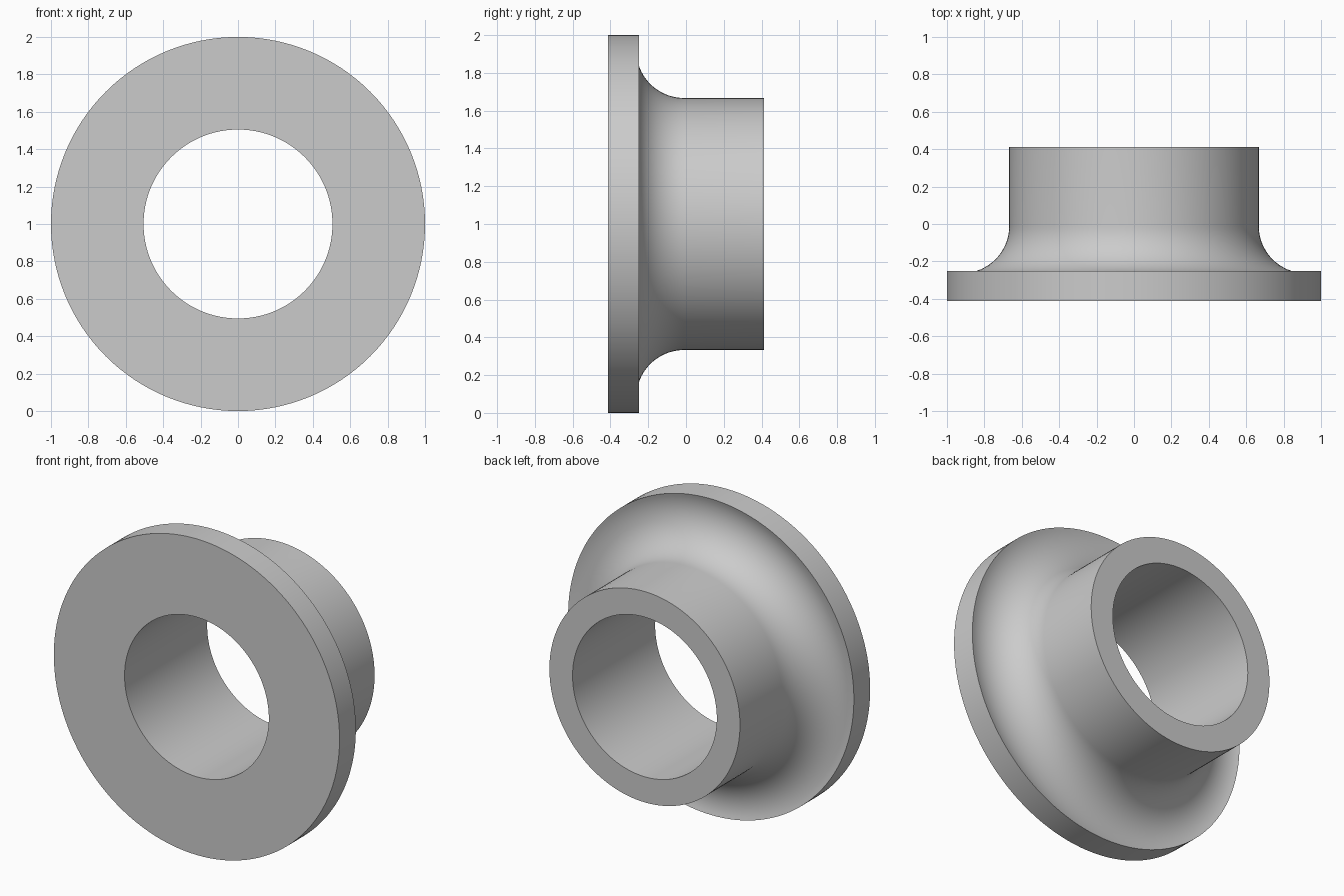
import bpy, bmesh, math
from mathutils import Matrix, Vector

cube = bpy.data.objects.get("Cube")
if cube:
    bpy.data.objects.remove(cube, do_unlink=True)

# Plain grey metal
grey = bpy.data.materials.new("grey_metal")
grey.use_nodes = True
colour = (0.6, 0.6, 0.6, 1)
grey.diffuse_color = colour
grey.node_tree.nodes["Principled BSDF"].inputs["Base Color"].default_value = colour

BORE, HUB, RIM = 0.505, 0.667, 1.0
FRONT, SHOULDER, BACK = -0.413, -0.25, 0.413
SEGMENTS, ARC_STEPS = 128, 24

# Concave groove running from the hub wall out to the rim edge
groove_radius = 0.253
centre_r, centre_y = HUB + groove_radius, -0.01
end_angle = math.atan2(SHOULDER - centre_y, RIM - centre_r) + 2 * math.pi
groove = []
for i in range(ARC_STEPS + 1):
    a = math.pi + (end_angle - math.pi) * i / ARC_STEPS
    groove.append((centre_r + groove_radius * math.cos(a),
                   centre_y + groove_radius * math.sin(a)))
groove[-1] = (RIM, SHOULDER)

# Closed section: bore, hub end, groove, rim and front face
section = [(BORE, FRONT), (BORE, BACK), (HUB, BACK)] + groove + [(RIM, FRONT)]

bm = bmesh.new()
rings = []
for s in range(SEGMENTS):
    turn = Matrix.Rotation(2 * math.pi * s / SEGMENTS, 4, 'Y')
    rings.append([bm.verts.new(turn @ Vector((r, y, 0)) + Vector((0, 0, RIM)))
                  for r, y in section])
count = len(section)
for s in range(SEGMENTS):
    a, b = rings[s], rings[(s + 1) % SEGMENTS]
    for i in range(count):
        j = (i + 1) % count
        bm.faces.new((a[i], a[j], b[j], b[i]))
bmesh.ops.recalc_face_normals(bm, faces=bm.faces)

mesh = bpy.data.meshes.new("flanged_bushing")
bm.to_mesh(mesh)
bm.free()
mesh.materials.append(grey)
bushing = bpy.data.objects.new("flanged_bushing", mesh)
bpy.context.collection.objects.link(bushing)

# Smooth round walls with crisp edges
bpy.ops.object.select_all(action='DESELECT')
bushing.select_set(True)
bpy.context.view_layer.objects.active = bushing
bpy.ops.object.shade_smooth_by_angle(angle=math.radians(30))
